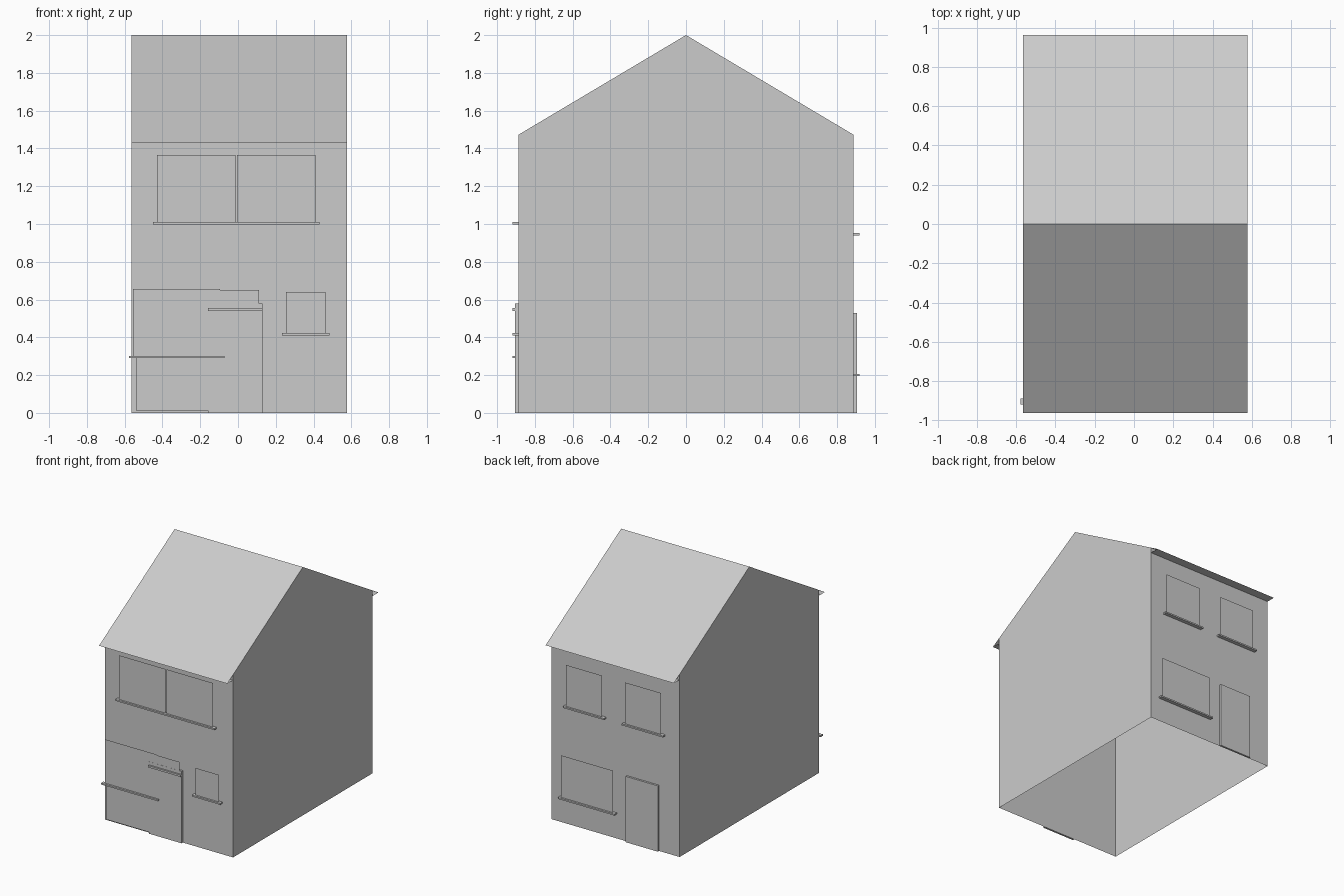
import bpy

if "Cube" in bpy.data.objects:
    bpy.data.objects.remove(bpy.data.objects["Cube"])

X0, X1 = -0.565, 0.578      # side walls
WALL = 0.888                # half depth of the walls
EAVE_Y, EAVE_Z, RIDGE = 0.962, 1.428, 2.0
WALL_Z = RIDGE - (RIDGE - EAVE_Z) * WALL / EAVE_Y


def mesh(name, verts, faces):
    me = bpy.data.meshes.new(name)
    me.from_pydata(verts, [], faces)
    me.update()
    ob = bpy.data.objects.new(name, me)
    bpy.context.collection.objects.link(ob)
    return ob


def box(name, x0, x1, z0, z1, side, depth):
    """Block standing out from the wall; side is -1 front, +1 back."""
    y0, y1 = sorted((side * WALL, side * (WALL + depth)))
    bpy.ops.mesh.primitive_cube_add(
        size=1, location=((x0 + x1) / 2, (y0 + y1) / 2, (z0 + z1) / 2))
    ob = bpy.context.object
    ob.name = name
    ob.scale = (x1 - x0, y1 - y0, z1 - z0)
    return ob


def pane(name, x0, x1, z0, z1, side, off=0.015):
    """Flat sheet hung just in front of the wall."""
    y = side * (WALL + off)
    quad = (0, 1, 2, 3) if side < 0 else (3, 2, 1, 0)
    return mesh(name, [(x0, y, z0), (x1, y, z0), (x1, y, z1), (x0, y, z1)], [quad])


# House walls: pentagon profile, open under the roof and at the floor
prof = [(-WALL, 0), (WALL, 0), (WALL, WALL_Z), (0, RIDGE), (-WALL, WALL_Z)]
mesh("walls", [(x, y, z) for x in (X0, X1) for y, z in prof],
     [(4, 3, 2, 1, 0), (5, 6, 7, 8, 9), (1, 2, 7, 6), (4, 0, 5, 9)])

# Roof: two thin slopes overhanging front and back
ridge_line = [(-EAVE_Y, EAVE_Z), (0, RIDGE), (EAVE_Y, EAVE_Z)]
mesh("roof", [(x, y, z) for x in (X0, X1) for y, z in ridge_line],
     [(0, 3, 4, 1), (1, 4, 5, 2)])

# Level soffits under both eaves
for name, s in (("front_soffit", -1), ("back_soffit", 1)):
    quad = (0, 1, 2, 3) if s < 0 else (3, 2, 1, 0)
    mesh(name, [(X0, s * WALL, EAVE_Z), (X1, s * WALL, EAVE_Z),
                (X1, s * EAVE_Y, EAVE_Z), (X0, s * EAVE_Y, EAVE_Z)], [quad])

# Window panes and wall panels: name, x0, x1, z0, z1, side
for p in [("front_upper_window_left", -0.43, -0.014, 1.01, 1.365, -1),
          ("front_upper_window_right", -0.004, 0.41, 1.01, 1.365, -1),
          ("front_small_window", 0.255, 0.462, 0.42, 0.64, -1),
          ("front_large_window", -0.555, -0.095, 0.30, 0.655, -1),
          ("front_lower_panel", -0.54, -0.16, 0.012, 0.30, -1),
          ("door_transom", -0.095, 0.11, 0.55, 0.65, -1),
          ("back_upper_window_left", 0.116, 0.437, 0.95, 1.285, 1),
          ("back_upper_window_right", -0.41, -0.09, 0.95, 1.285, 1),
          ("back_ground_window", 0.018, 0.48, 0.205, 0.545, 1)]:
    pane(*p)

# Sills and door ledge
for s in [("front_upper_sill", -0.45, 0.432, 0.998, 1.01, -1),
          ("front_small_sill", 0.232, 0.484, 0.41, 0.422, -1),
          ("front_large_sill", -0.578, -0.072, 0.29, 0.302, -1),
          ("door_ledge", -0.16, 0.131, 0.54, 0.555, -1),
          ("back_upper_sill_left", 0.09, 0.455, 0.94, 0.952, 1),
          ("back_upper_sill_right", -0.436, -0.07, 0.94, 0.952, 1),
          ("back_ground_sill", -0.005, 0.5, 0.195, 0.207, 1)]:
    box(*s, 0.03)

# Doors
box("front_door", -0.16, 0.131, 0, 0.58, -1, 0.016)
box("back_door", -0.382, -0.095, 0, 0.53, 1, 0.016)
